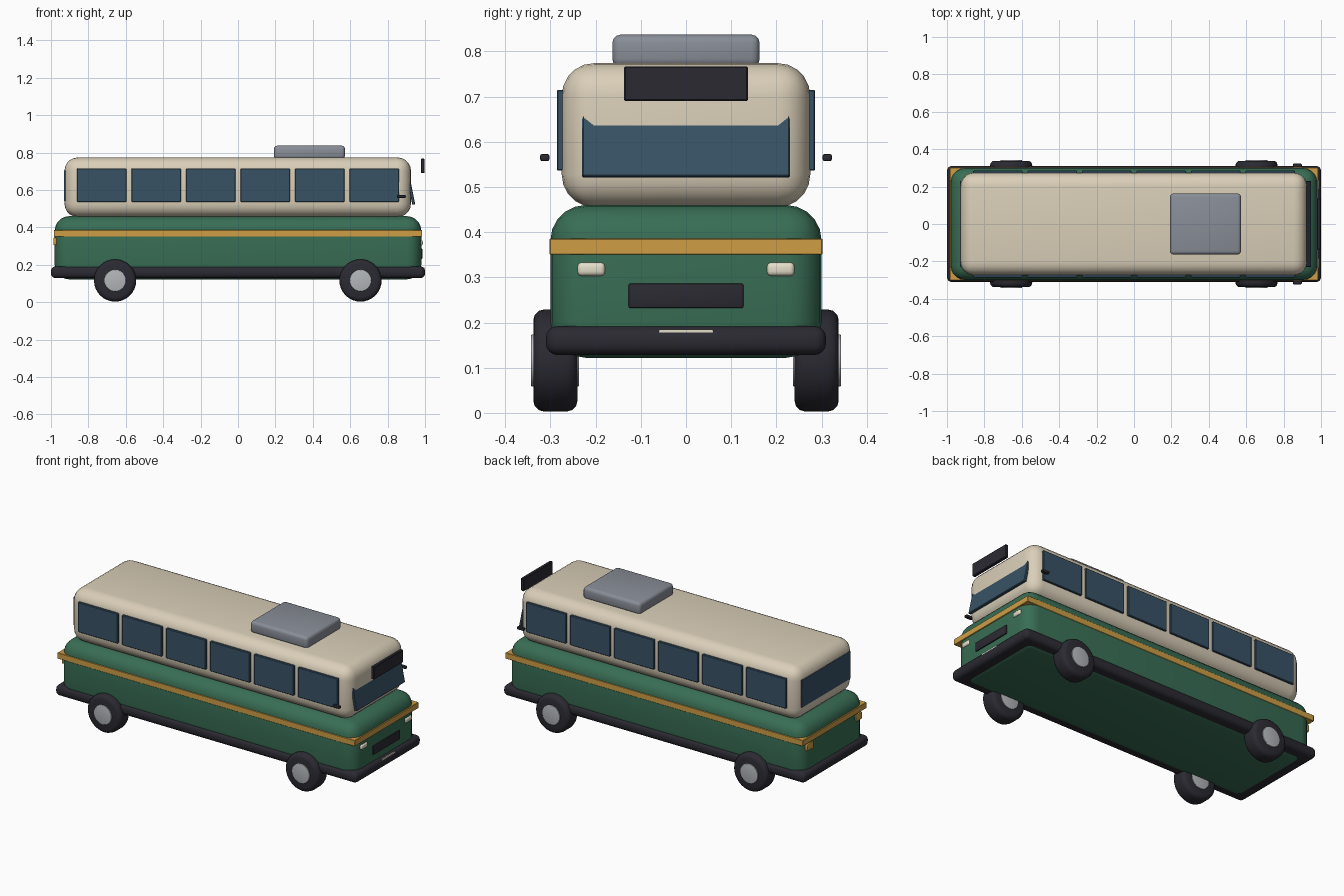
import bpy, bmesh, math
from mathutils import Matrix, Vector

if "Cube" in bpy.data.objects:
    bpy.data.objects.remove(bpy.data.objects["Cube"])


def mat(name, r, g, b):
    m = bpy.data.materials.new(name)
    m.diffuse_color = (r, g, b, 1)
    m.use_nodes = True
    m.node_tree.nodes["Principled BSDF"].inputs["Base Color"].default_value = m.diffuse_color
    return m


GREEN = mat("green paint", 0.04, 0.155, 0.09)
CREAM = mat("cream paint", 0.70, 0.62, 0.48)
GOLD = mat("gold trim", 0.62, 0.34, 0.06)
GLASS = mat("blue glass", 0.04, 0.085, 0.13)
BLACK = mat("black rubber", 0.024, 0.023, 0.032)
GREY = mat("grey roof unit", 0.25, 0.27, 0.31)
STEEL = mat("hub steel", 0.45, 0.47, 0.49)
LAMP = mat("lamp white", 0.78, 0.73, 0.58)


def finish(name, bm, material, bevel=0, segments=3):
    me = bpy.data.meshes.new(name)
    bm.to_mesh(me)
    bm.free()
    ob = bpy.data.objects.new(name, me)
    bpy.context.collection.objects.link(ob)
    me.materials.append(material)
    bpy.ops.object.select_all(action='DESELECT')
    ob.select_set(True)
    bpy.context.view_layer.objects.active = ob
    if bevel:
        mod = ob.modifiers.new("bevel", 'BEVEL')
        mod.width = bevel
        mod.segments = segments
        mod.limit_method = 'ANGLE'
        mod.angle_limit = math.radians(40)
        bpy.ops.object.modifier_apply(modifier="bevel")
    bpy.ops.object.shade_smooth_by_angle(angle=math.radians(35))
    return ob


def box(name, x, y, z, material, bevel=0, segments=3, tilt=0):
    """Box from (min, max) ranges, optionally tilted about y."""
    lo, hi = Vector((x[0], y[0], z[0])), Vector((x[1], y[1], z[1]))
    bm = bmesh.new()
    bmesh.ops.create_cube(bm, size=1, matrix=Matrix.Diagonal((*(hi - lo), 1)))
    bm.transform(Matrix.Translation((lo + hi) / 2) @ Matrix.Rotation(tilt, 4, 'Y'))
    return finish(name, bm, material, bevel, segments)


def disc(name, x, y, z, radius, depth, material, bevel=0):
    """Cylinder with its axis along y."""
    bm = bmesh.new()
    bmesh.ops.create_cone(bm, cap_ends=True, segments=32, radius1=radius, radius2=radius, depth=depth)
    bm.transform(Matrix.Translation((x, y, z)) @ Matrix.Rotation(math.pi / 2, 4, 'X'))
    return finish(name, bm, material, bevel)


# Main shells
box("lower_body", (-0.98, 0.98), (-0.30, 0.30), (0.122, 0.46), GREEN, 0.078, 5)
box("cabin", (-0.928, 0.925), (-0.275, 0.275), (0.455, 0.774), CREAM, 0.072, 5)
box("belt_trim", (-0.985, 0.985), (-0.302, 0.302), (0.35, 0.386), GOLD, 0.002, 1)
box("bumper_skirt", (-1.0, 1.0), (-0.31, 0.31), (0.128, 0.192), BLACK, 0.026, 4)
box("roof_unit", (0.192, 0.572), (-0.163, 0.163), (0.765, 0.837), GREY, 0.018)

# Front details
box("windshield", (0.914, 0.930), (-0.23, 0.23), (0.52, 0.70), GLASS, 0.003, 1, tilt=-0.2)
box("destination_sign", (0.978, 0.998), (-0.137, 0.137), (0.69, 0.767), BLACK, 0.003, 1)
box("grille", (0.972, 0.987), (-0.127, 0.127), (0.232, 0.286), BLACK, 0.004, 2)
box("number_plate", (0.98, 0.997), (-0.06, 0.06), (0.147, 0.185), LAMP)

# Rear window
box("rear_window", (-0.9295, -0.915), (-0.23, 0.23), (0.54, 0.705), GLASS)

for side, s in (("right", -1), ("left", 1)):
    def span(a, b):
        return sorted((s * a, s * b))

    # Side windows
    for i in range(6):
        cx = -0.729 + 0.2915 * i
        box(f"{side}_window_{i + 1}", (cx - 0.132, cx + 0.132), span(0.268, 0.286),
            (0.536, 0.715), GLASS, 0.003, 1)

    # Lamps and mirrors
    box(f"{side}_headlight", (0.968, 0.988), span(0.179, 0.24), (0.303, 0.333), LAMP, 0.0095, 3)
    box(f"{side}_tail_light", (-0.987, -0.97), span(0.20, 0.26), (0.305, 0.345), GOLD, 0.004, 2)
    box(f"{side}_mirror", (0.85, 0.897), span(0.302, 0.323), (0.557, 0.573), BLACK, 0.005, 2)

    # Wheels
    for end, x in (("rear", -0.657), ("front", 0.655)):
        disc(f"{end}_{side}_tyre", x, s * 0.289, 0.116, 0.113, 0.098, BLACK, 0.024)
        disc(f"{end}_{side}_hub", x, s * 0.290, 0.116, 0.058, 0.106, STEEL, 0.003)
